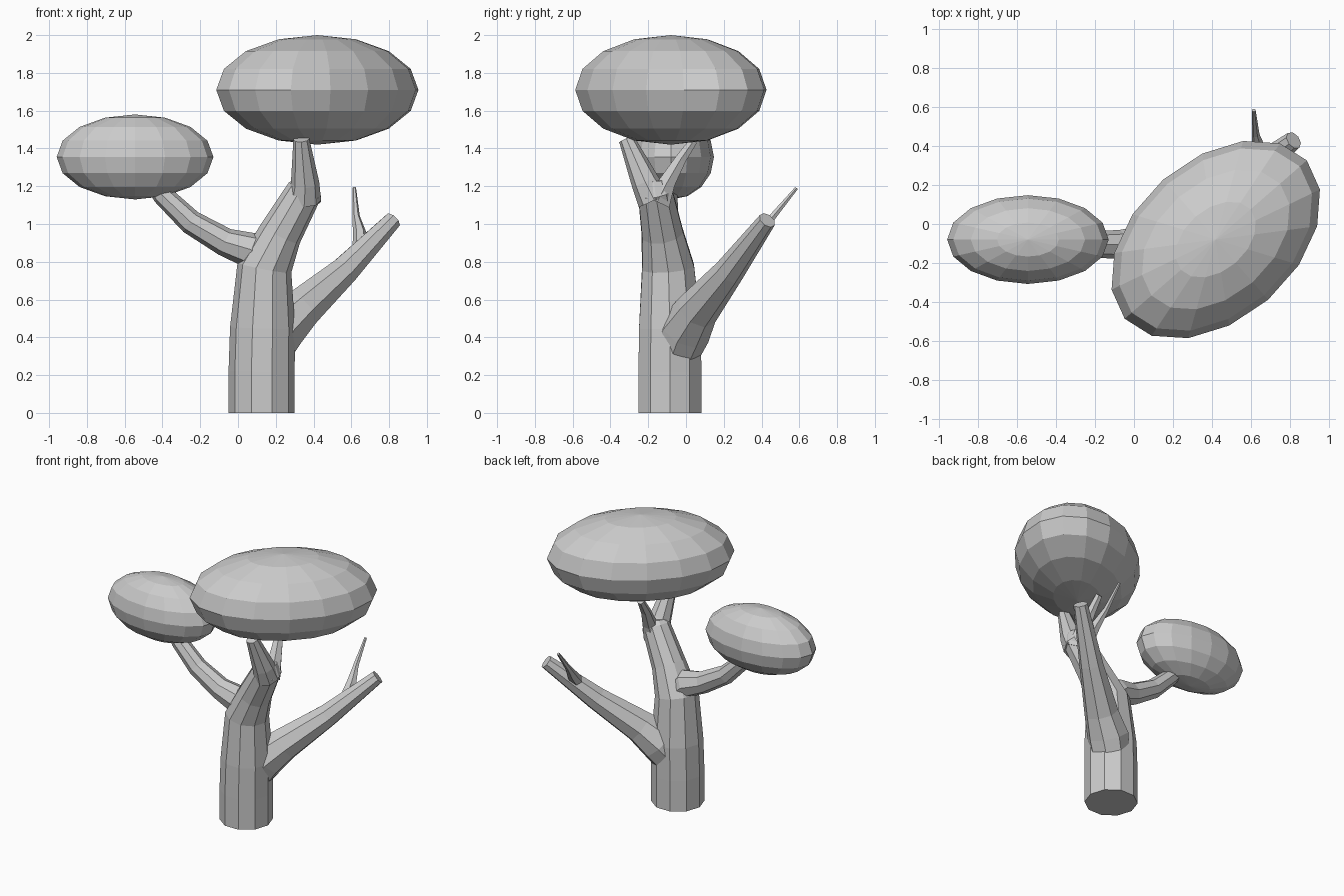
import bpy
import bmesh
import math
from mathutils import Vector, Matrix

if "Cube" in bpy.data.objects:
    bpy.data.objects.remove(bpy.data.objects["Cube"], do_unlink=True)

# One plain grey for the whole tree
grey = bpy.data.materials.new("grey")
grey.use_nodes = True
grey.diffuse_color = (0.6, 0.6, 0.6, 1)
grey.node_tree.nodes["Principled BSDF"].inputs["Base Color"].default_value = (0.6, 0.6, 0.6, 1)


def finish(name, bm):
    bmesh.ops.recalc_face_normals(bm, faces=bm.faces)
    mesh = bpy.data.meshes.new(name)
    bm.to_mesh(mesh)
    bm.free()
    mesh.materials.append(grey)
    obj = bpy.data.objects.new(name, mesh)
    bpy.context.collection.objects.link(obj)
    return obj


def limb(name, path, sides, reference):
    """Tapered faceted tube through (x, y, z, radius) points."""
    bm = bmesh.new()
    points = [Vector(p[:3]) for p in path]
    rings = []
    for i, point in enumerate(points):
        before, after = points[max(i - 1, 0)], points[min(i + 1, len(points) - 1)]
        along = (after - before).normalized()
        u = Vector(reference)
        u = (u - along * u.dot(along)).normalized()
        v = along.cross(u)
        ring = []
        for k in range(sides):
            a = math.tau * k / sides
            ring.append(bm.verts.new(point + path[i][3] * (u * math.cos(a) + v * math.sin(a))))
        rings.append(ring)
    for low, high in zip(rings, rings[1:]):
        for k in range(sides):
            n = (k + 1) % sides
            bm.faces.new((low[k], low[n], high[n], high[k]))
    bm.faces.new(rings[0][::-1])
    bm.faces.new(rings[-1])
    return finish(name, bm)


def canopy(name, centre, size, turn):
    """Flattened faceted ball of leaves."""
    bm = bmesh.new()
    matrix = (Matrix.Translation(centre) @ Matrix.Rotation(math.radians(turn), 4, "Z")
              @ Matrix.Diagonal((*size, 1)))
    bmesh.ops.create_uvsphere(bm, u_segments=16, v_segments=8, radius=1, matrix=matrix)
    return finish(name, bm)


UP, SIDE = (0, 0, 1), (1, 0, 0)

# Trunk with its forked top
limb("trunk", [(0.125, -0.085, 0, 0.175), (0.125, -0.085, 0.22, 0.175),
               (0.13, -0.085, 0.45, 0.172), (0.14, -0.095, 0.77, 0.145),
               (0.225, -0.125, 0.95, 0.115), (0.355, -0.165, 1.18, 0.095),
               (0.36, -0.17, 1.23, 0.06)], 10, SIDE)
limb("front_fork", [(0.35, -0.17, 1.13, 0.09), (0.355, -0.215, 1.22, 0.075),
                    (0.335, -0.315, 1.45, 0.042)], 8, SIDE)
limb("back_fork", [(0.36, -0.15, 1.12, 0.08), (0.365, -0.1, 1.22, 0.05),
                   (0.345, -0.03, 1.34, 0.034), (0.335, 0.04, 1.44, 0.024)], 6, SIDE)

# Side branches
limb("right_branch", [(0.13, -0.09, 0.8, 0.09), (0.06, -0.1, 0.865, 0.095),
                      (-0.07, -0.105, 0.905, 0.075), (-0.25, -0.105, 1.01, 0.065),
                      (-0.4, -0.1, 1.155, 0.055), (-0.46, -0.09, 1.25, 0.05)], 8, UP)
limb("left_branch", [(0.15, -0.06, 0.32, 0.13), (0.22, -0.005, 0.44, 0.14),
                     (0.33, 0.06, 0.545, 0.115), (0.56, 0.23, 0.75, 0.08),
                     (0.82, 0.43, 1.02, 0.048)], 8, UP)
limb("twig", [(0.65, 0.3, 0.86, 0.045), (0.645, 0.38, 0.95, 0.036),
              (0.625, 0.46, 1.04, 0.02), (0.615, 0.585, 1.19, 0.01)], 6, SIDE)

# Leaf canopies
canopy("large_canopy", (0.42, -0.08, 1.71), (0.62, 0.41, 0.29), 41)
canopy("small_canopy", (-0.545, -0.08, 1.355), (0.415, 0.228, 0.225), 0)
